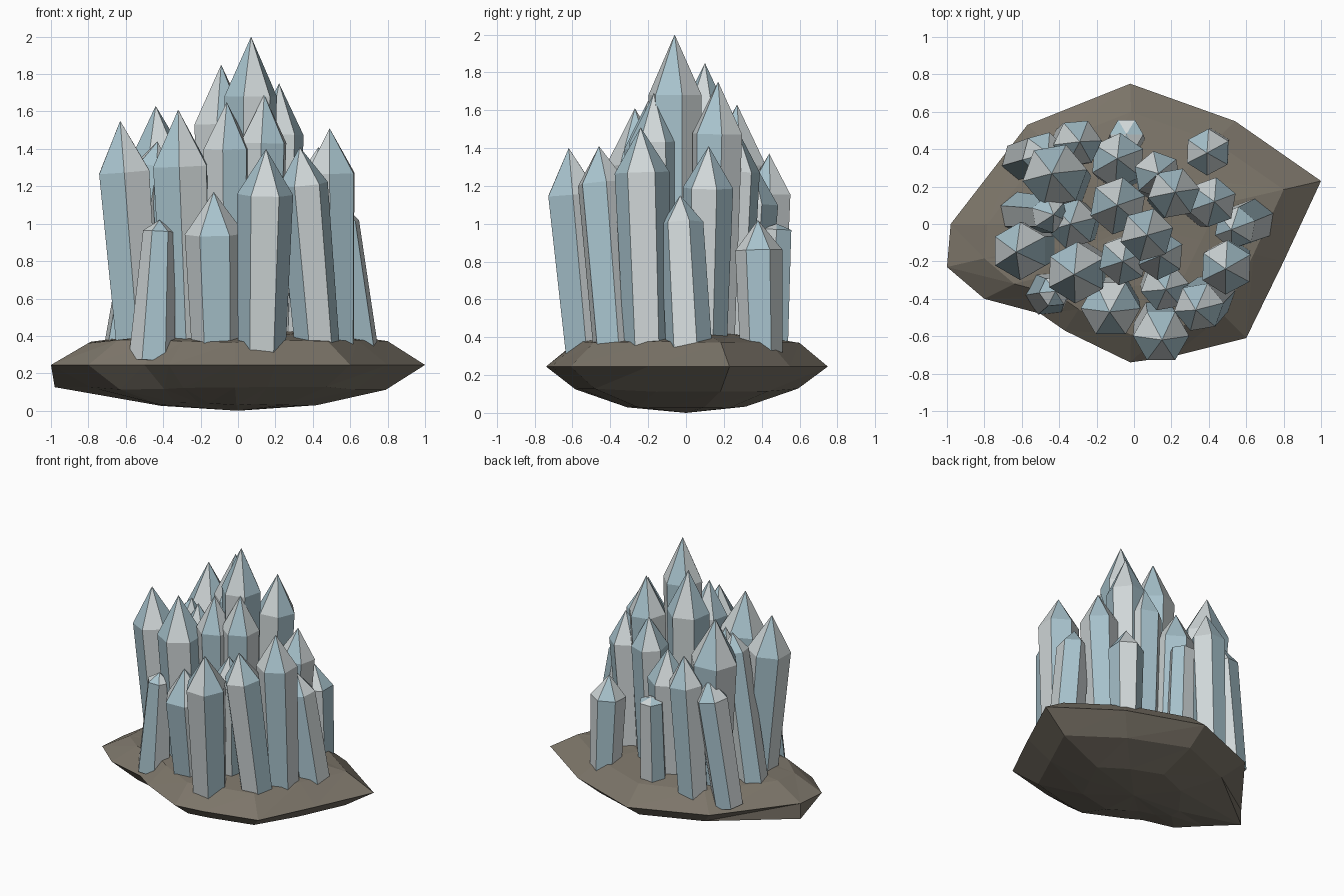
import bpy, bmesh, math, random
from mathutils import Vector

if "Cube" in bpy.data.objects:
    bpy.data.objects.remove(bpy.data.objects["Cube"])

random.seed(4)


def material(name, rgb):
    m = bpy.data.materials.new(name)
    m.diffuse_color = (*[((c / 255 + 0.055) / 1.055) ** 2.4 for c in rgb], 1)
    m.use_nodes = True
    m.node_tree.nodes["Principled BSDF"].inputs["Base Color"].default_value = m.diffuse_color
    return m


GREY = material("pale grey crystal", (208, 215, 216))
BLUE = material("pale blue crystal", (168, 195, 205))
ROCK = material("brown rock", (124, 117, 105))


def finish(bm, name, mats):
    bmesh.ops.recalc_face_normals(bm, faces=bm.faces)
    me = bpy.data.meshes.new(name)
    bm.to_mesh(me)
    bm.free()
    for m in mats:
        me.materials.append(m)
    ob = bpy.data.objects.new(name, me)
    bpy.context.collection.objects.link(ob)
    return ob


def crystal(name, base, tip, r_base, r_top, cap, rot, phase):
    """Six-sided leaning prism with a pointed cap; sides alternate in colour."""
    base, tip = Vector(base), Vector(tip)
    axis = (tip - base).normalized()
    shoulder = tip - axis * cap
    tilt = Vector((0, 0, 1)).rotation_difference(axis).to_matrix()
    bm = bmesh.new()

    def ring(c, r):
        return [bm.verts.new(c + tilt @ Vector((r * math.cos(a), r * math.sin(a), 0)))
                for a in (math.radians(rot + 60 * i) for i in range(6))]
    lo, hi, top = ring(base, r_base), ring(shoulder, r_top), bm.verts.new(tip)
    for i in range(6):
        j = (i + 1) % 6
        for f in (bm.faces.new((lo[i], lo[j], hi[j], hi[i])), bm.faces.new((hi[i], hi[j], top))):
            f.material_index = (i + phase) % 2
    bm.faces.new(lo[::-1])
    finish(bm, name, (GREY, BLUE))


# Rock base: stacked rings that follow one irregular outline
outline = [(1, .23), (.54, .55), (-.02, .75), (-.57, .53), (-.98, 0), (-1, -.23), (-.8, -.40),
           (-.5, -.48), (-.37, -.57), (-.02, -.74), (.2, -.71), (.6, -.61), (.8, -.2)]
bm = bmesh.new()
rings = []
for scale, z in ((.42, .035), (.79, .12), (1, .245), (.8, .37), (.45, .415)):
    ring = []
    for x, y in outline:
        k = scale
        if z == .12 and (x, y) == (-.98, 0):      # steep left wall
            k = 1
        jitter = 0 if scale == 1 else random.uniform(-.01, .01)
        ring.append(bm.verts.new((x * k, y * k, z + jitter)))
    rings.append(ring)
n = len(outline)
for a, b in zip(rings, rings[1:]):
    for i in range(n):
        j = (i + 1) % n
        bm.faces.new((a[i], a[j], b[j]))
        bm.faces.new((a[i], b[j], b[i]))
for ring, z in ((rings[0], 0), (rings[-1], .43)):
    c = bm.verts.new((0, 0, z))
    for i in range(n):
        bm.faces.new((ring[i], ring[(i + 1) % n], c))
finish(bm, "rock_base", (ROCK,))

# Main crystals, leaning slightly outward: tip x, y, z, radius, turn
main = [
    (.07, -.06, 2.0, .145, 15), (-.09, .10, 1.85, .155, 20), (.22, .17, 1.75, .14, 10),
    (.14, -.17, 1.69, .135, 25), (-.44, .27, 1.63, .175, 10), (-.32, -.27, 1.61, .165, 28),
    (-.06, -.20, 1.65, .135, 20), (-.63, -.15, 1.55, .155, 30),
    (.15, -.62, 1.40, .15, 0), (.43, .12, 1.41, .135, 20),
    (-.13, -.47, 1.17, .16, 0), (-.34, .0, 1.44, .135, 15), (-.09, .35, 1.34, .15, 25),
    (.17, -.35, 1.30, .13, 10), (.13, .27, 1.50, .13, 40),
]
phases = [0, 1, 0, 1, 0, 0, 1, 0, 0, 1, 1, 0, 1, 0, 1]
for i, ((x, y, z, r, rot), ph) in enumerate(zip(main, phases)):
    crystal(f"crystal_{i + 1}", (x * .84, y * .84, .27), (x, y, z), r * .84, r,
            r * (.3 + .95 * z), rot, ph)

# Outer crystals with their own lean: base x, y, tip x, y, z, base radius, top radius, cap, turn
outer = [
    (.43, -.37, .33, -.46, 1.41, .12, .135, .20, 10), (.64, .02, .52, -.03, 1.15, .125, .115, .15, 20),
    (.41, .40, .39, .38, 1.02, .11, .125, .16, 28), (-.46, -.37, -.42, -.36, 1.02, .125, .085, .06, 5),
    (-.62, .06, -.43, .05, 1.44, .115, .10, .13, 40), (-.04, .45, -.04, .48, 1.0, .10, .09, .03, 0),
    (-.60, .34, -.46, .38, 1.22, .11, .12, .15, 15), (.51, -.20, .49, -.24, 1.51, .125, .145, .24, 28),
    (-.35, .41, -.29, .44, 1.37, .115, .13, .21, 5),
]
for i, (bx, by, tx, ty, z, rb, rt, cap, rot) in enumerate(outer):
    crystal(f"outer_crystal_{i + 1}", (bx, by, .27), (tx, ty, z), rb, rt, cap, rot, i % 2)
